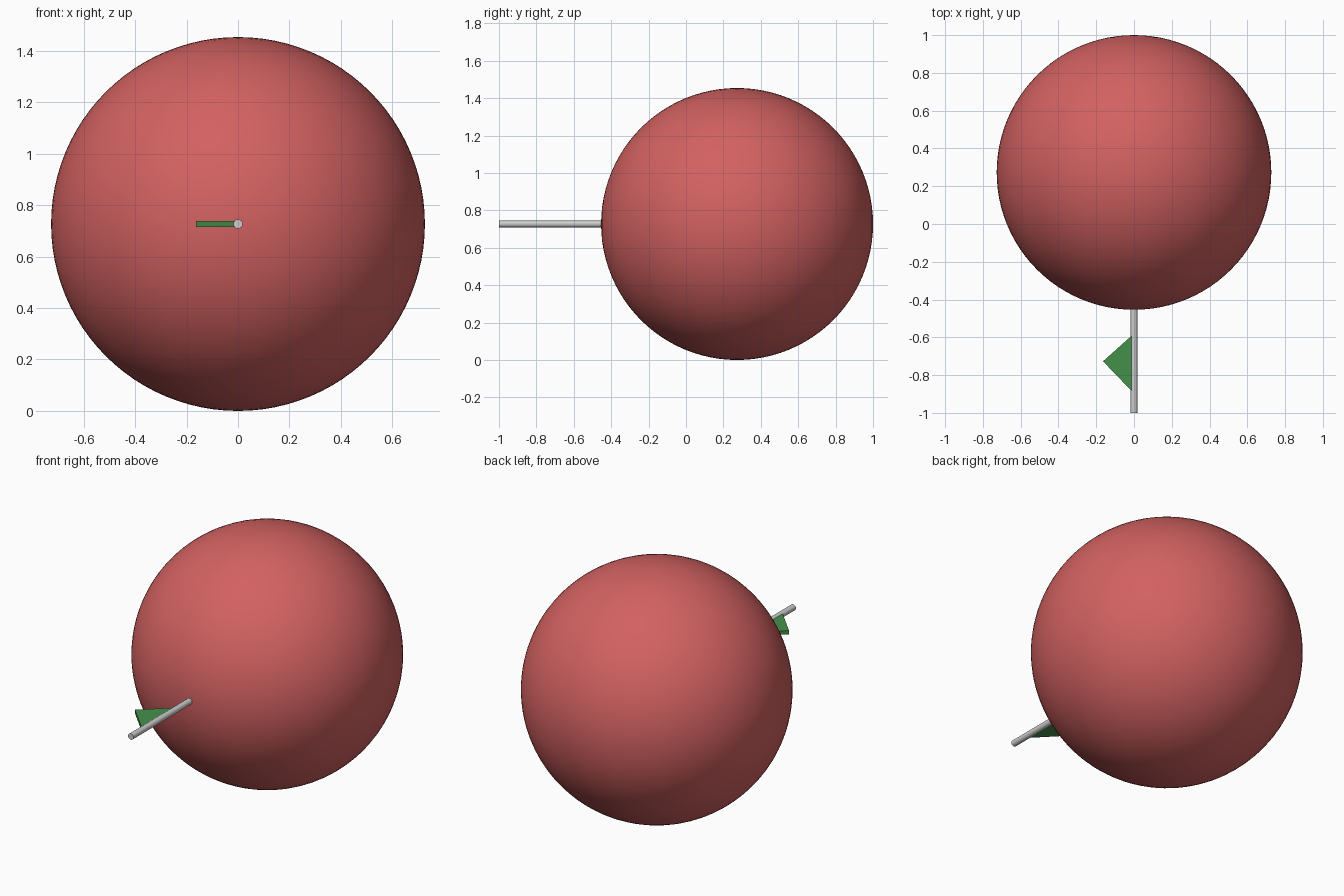
import bpy, bmesh, math

if "Cube" in bpy.data.objects:
    bpy.data.objects.remove(bpy.data.objects["Cube"])

def paint(obj, name, color):
    mat = bpy.data.materials.new(name)
    mat.diffuse_color = color
    mat.use_nodes = True
    mat.node_tree.nodes["Principled BSDF"].inputs["Base Color"].default_value = mat.diffuse_color
    obj.data.materials.append(mat)

R = 0.727
CY, CZ = 1 - R, R
ALONG_Y = (math.radians(90), 0, 0)

# Round fruit body
bpy.ops.mesh.primitive_uv_sphere_add(segments=96, ring_count=48, radius=R,
                                     location=(0, CY, CZ), rotation=ALONG_Y)
body = bpy.context.object
body.name = "fruit_body"
bpy.ops.object.shade_smooth()
paint(body, "red_skin", (0.65, 0.12, 0.12, 1))

# Stem, running from just inside the body out to the front
y0, y1 = -1.0, CY - R + 0.03
bpy.ops.mesh.primitive_cylinder_add(vertices=32, radius=0.018, depth=y1 - y0,
                                    location=(0, (y0 + y1) / 2, CZ), rotation=ALONG_Y)
stem = bpy.context.object
stem.name = "stem"
bpy.ops.object.shade_smooth_by_angle()

# Leaf: thin triangular plate on the left of the stem
bm = bmesh.new()
outline = [(0, -0.58), (-0.164, -0.727), (0, -0.897)]
face = bm.faces.new([bm.verts.new((x, y, CZ - 0.011)) for x, y in outline])
top = bmesh.ops.extrude_face_region(bm, geom=[face])["geom"]
bmesh.ops.translate(bm, vec=(0, 0, 0.022),
                    verts=[v for v in top if isinstance(v, bmesh.types.BMVert)])
bmesh.ops.recalc_face_normals(bm, faces=bm.faces)
mesh = bpy.data.meshes.new("leaf")
bm.to_mesh(mesh)
bm.free()
leaf = bpy.data.objects.new("leaf", mesh)
bpy.context.collection.objects.link(leaf)
paint(leaf, "leaf_green", (0.06, 0.28, 0.07, 1))
